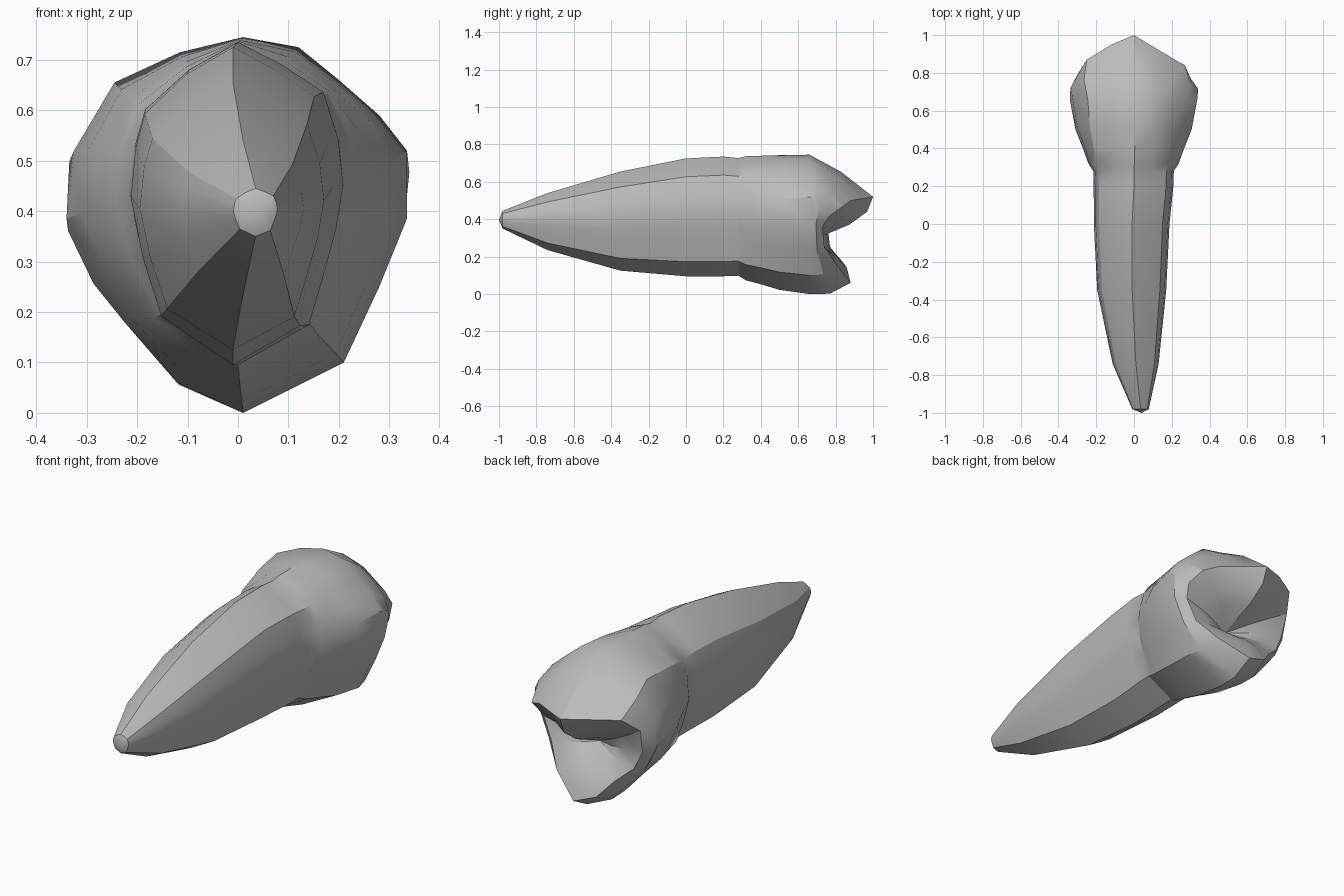
import bpy
import bmesh
from mathutils import Vector

cube = bpy.data.objects.get("Cube")
if cube:
    bpy.data.objects.remove(cube, do_unlink=True)

# Sections run around the long axis, starting at the top, as (x, z)
ROOT = [(0, .735), (.09, .69), (.175, .635), (.205, .54), (.215, .45), (.2, .36),
        (.175, .27), (.145, .17), (0, .09), (-.08, .14), (-.155, .19), (-.195, .31),
        (-.22, .43), (-.21, .53), (-.19, .6), (-.1, .68)]
CROWN = [(.01, .745), (.12, .725), (.2, .66), (.28, .59), (.335, .52), (.335, .385),
         (.28, .25), (.21, .1), (.01, 0), (-.12, .06), (-.225, .18), (-.285, .28),
         (-.34, .385), (-.325, .52), (-.245, .655), (-.115, .715)]
# Crest of the biting edge: large upper cusp, side ridges, small lower cusp
CREST = [(0, 1, .52), (.1, .94, .51), (.2, .88, .5), (.27, .84, .47), (.3, .77, .42),
         (.28, .73, .36), (.23, .74, .25), (.15, .81, .15), (.01, .88, .06),
         (-.1, .86, .1), (-.17, .81, .18), (-.25, .77, .25), (-.29, .76, .34),
         (-.3, .79, .46), (-.25, .87, .53), (-.12, .95, .53)]
PIT = Vector((0, .68, .29))


def root_ring(y, width, top, bottom, shift):
    rise = (top - bottom) / (.735 - .09)
    return [Vector((x * width + shift, y, bottom + (z - .09) * rise)) for x, z in ROOT]


def crown_ring(y, blend):
    pairs = zip(ROOT, CROWN)
    return [Vector((a[0], y, a[1])).lerp(Vector((b[0], y, b[1])), blend) for a, b in pairs]


# Root from tip to neck
rings = [root_ring(*station) for station in (
    (-.98, .2, .445, .35, .035),
    (-.74, .56, .54, .235, .01),
    (-.35, .84, .655, .125, -.01),
    (0, .92, .725, .095, -.01),
    (.2, .97, .735, .095, 0),
    (.28, .98, .727, .098, 0))]

# Crown flare, then shoulder bulging toward the crest
rings += [crown_ring(y, blend) for y, blend in ((.32, .18), (.4, .42), (.5, .75), (.66, 1))]
crest = [Vector(p) for p in CREST]
shoulder = []
for low, high in zip(rings[-1], crest):
    p = low.lerp(high, .5)
    p.x *= 1.07
    p.z = .38 + (p.z - .38) * 1.08
    shoulder.append(p)
rings += [shoulder, crest]

# Slopes falling from the crest into the central pit
for inward, depth in ((.35, .1), (.65, .4)):
    rings.append([Vector((p.x * (1 - inward),
                          p.y + (PIT.y - p.y) * depth,
                          p.z + (PIT.z - p.z) * inward)) for p in crest])

# Skin the rings and close both ends
bm = bmesh.new()
loops = [[bm.verts.new(p) for p in ring] for ring in rings]
count = len(ROOT)
for a, b in zip(loops, loops[1:]):
    for i in range(count):
        j = (i + 1) % count
        bm.faces.new((a[i], a[j], b[j], b[i]))
for loop, point in ((loops[0], (.04, -1, .395)), (loops[-1], PIT)):
    apex = bm.verts.new(point)
    for i in range(count):
        bm.faces.new((loop[i], loop[(i + 1) % count], apex))
bmesh.ops.recalc_face_normals(bm, faces=bm.faces[:])

mesh = bpy.data.meshes.new("tooth")
bm.to_mesh(mesh)
bm.free()
tooth = bpy.data.objects.new("tooth", mesh)
bpy.context.collection.objects.link(tooth)

# Plain grey material
grey = bpy.data.materials.new("plain grey")
grey.use_nodes = True
colour = (.5, .5, .5, 1)
grey.diffuse_color = colour
grey.node_tree.nodes["Principled BSDF"].inputs["Base Color"].default_value = colour
mesh.materials.append(grey)

bpy.ops.object.select_all(action="DESELECT")
tooth.select_set(True)
bpy.context.view_layer.objects.active = tooth
bpy.ops.object.shade_smooth_by_angle(angle=.52)
